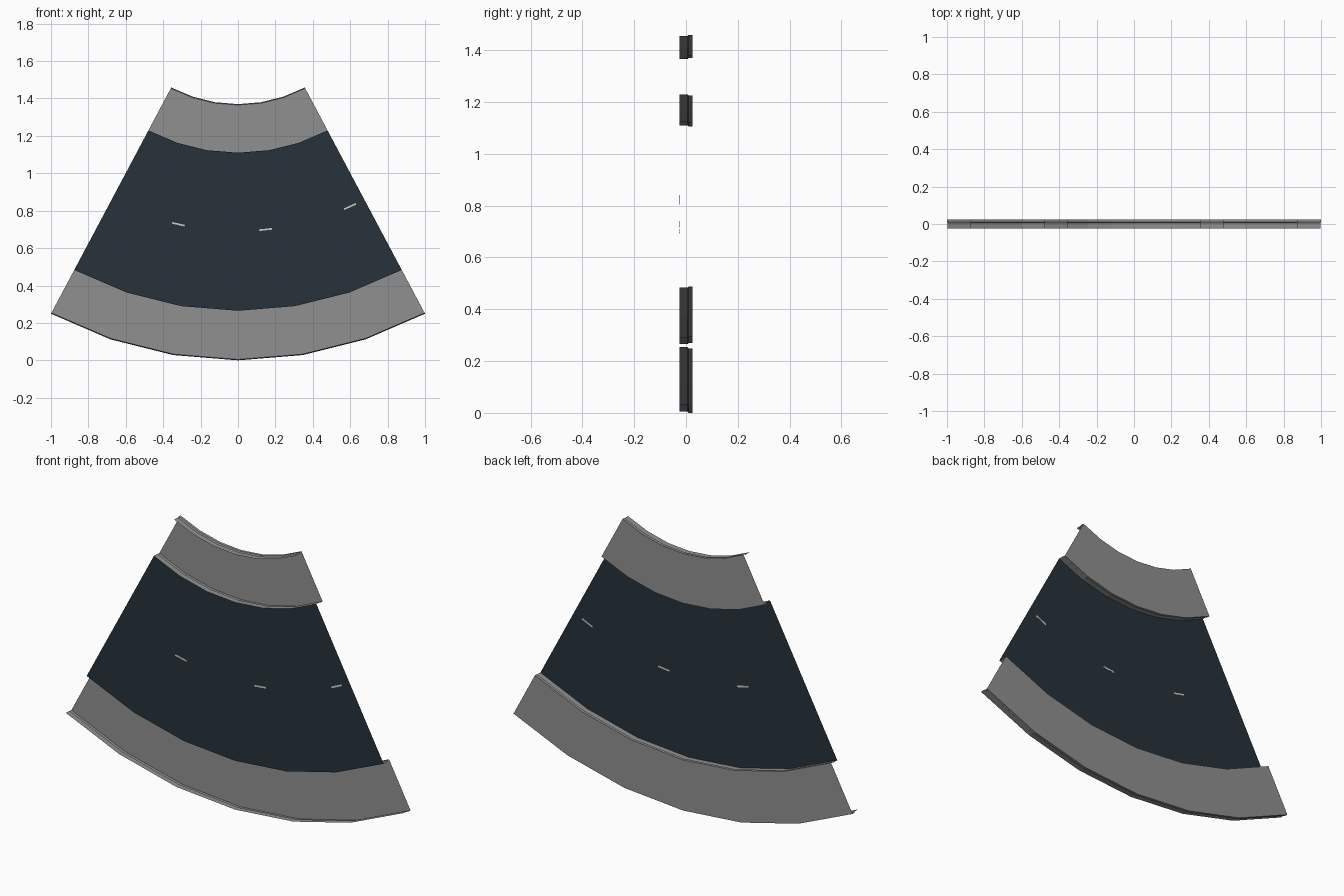
import bpy, math

if "Cube" in bpy.data.objects:
    bpy.data.objects.remove(bpy.data.objects["Cube"])

CZ = 2.13                  # height of the arc centre
HALF = math.radians(28)    # half of the sector angle
SEGS = 6

def material(name, rgb):
    m = bpy.data.materials.new(name)
    m.diffuse_color = (*rgb, 1)
    m.use_nodes = True
    m.node_tree.nodes["Principled BSDF"].inputs["Base Color"].default_value = m.diffuse_color
    return m

asphalt = material("dark asphalt", (0.019, 0.032, 0.042))
concrete = material("grey concrete", (0.28, 0.28, 0.28))
paint = material("pale paint", (0.6, 0.6, 0.6))

def sweep(name, profile, mat, a0=-HALF, a1=HALF, segs=SEGS, closed=False):
    """Sweep an (r, y) profile round the arc centre; ends stay open."""
    verts, faces = [], []
    n = len(profile)
    for i in range(segs + 1):
        a = a0 + (a1 - a0) * i / segs
        verts += [(r * math.sin(a), y, CZ - r * math.cos(a)) for r, y in profile]
    for i in range(segs):
        for j in range(n if closed else n - 1):
            k = (j + 1) % n
            faces.append((i * n + j, i * n + k, (i + 1) * n + k, (i + 1) * n + j))
    me = bpy.data.meshes.new(name)
    me.from_pydata(verts, [], faces)
    me.materials.append(mat)
    ob = bpy.data.objects.new(name, me)
    bpy.context.collection.objects.link(ob)
    return ob

def pavement(name, r0, r1):
    """Hollow pavement: slab on top, curb walls with a small lip."""
    lip = 0.005
    sweep(name, [(r0, -0.025), (r0, 0.005), (r0 - lip, 0.01), (r0 - lip, 0.025),
                 (r1 + lip, 0.025), (r1 + lip, 0.01), (r1, 0.005), (r1, -0.025)], concrete)

# Pavements on the inside and outside of the bend
pavement("inner_pavement", 0.765, 1.02)
pavement("outer_pavement", 1.865, 2.125)

# Road surface
sweep("road", [(1.02, -0.024), (1.865, -0.024)], asphalt).data.flip_normals()

# Small lane marks, visible on both faces of the road
for i, deg in enumerate((-12.8, 5.9, 24.6)):
    a, d = math.radians(deg), 0.024
    sweep(f"lane_mark_{i + 1}", [(1.434, -0.025), (1.443, -0.025), (1.443, -0.023), (1.434, -0.023)],
          paint, a - d, a + d, 1, True)
